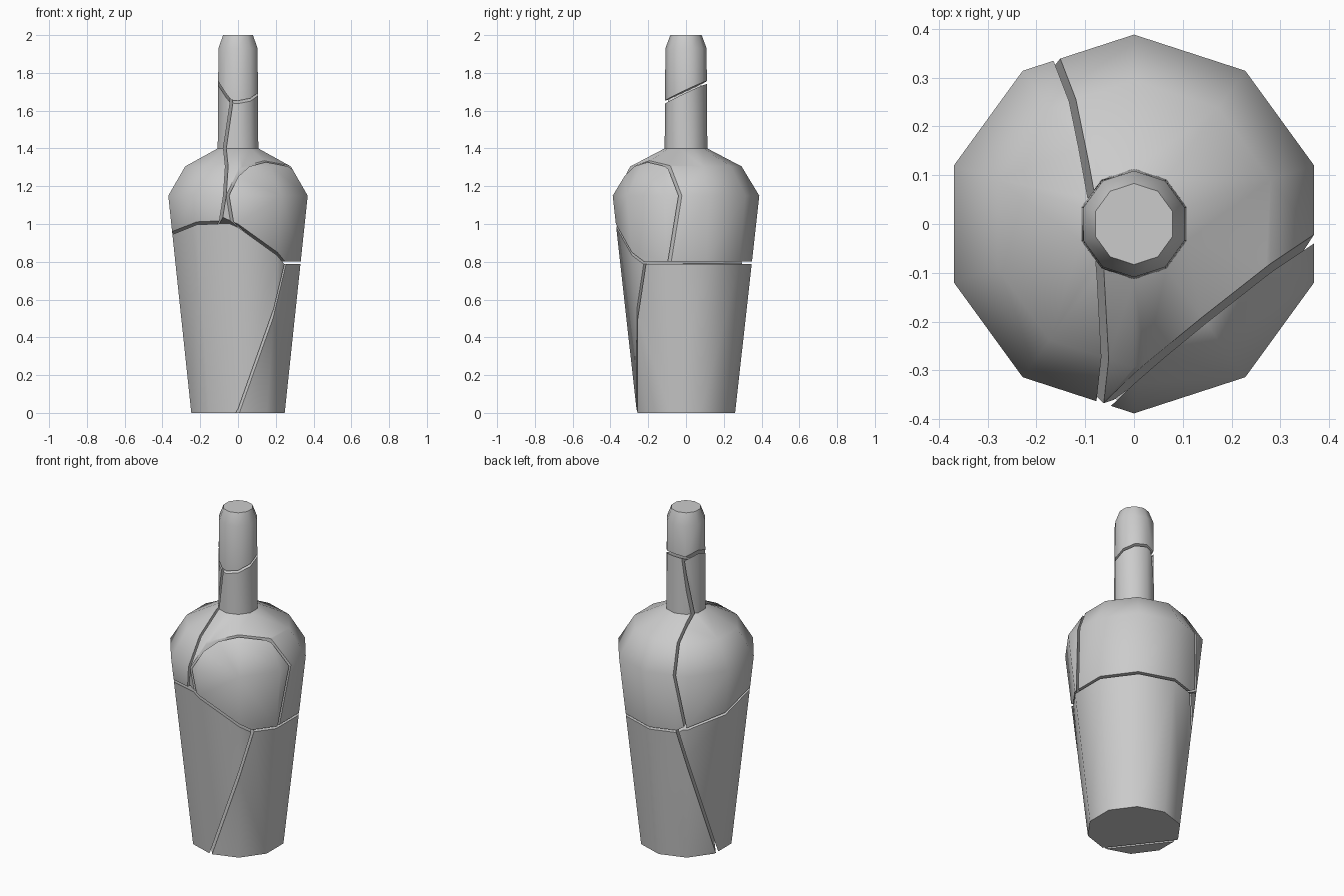
import bpy, bmesh, math
from mathutils import Vector

if "Cube" in bpy.data.objects:
    bpy.data.objects.remove(bpy.data.objects["Cube"])

SIDES = 10
HALF_GAP = 0.007
# bottle silhouette: (radius, height)
PROFILE = [(0.26, 0), (0.388, 1.15), (0.294, 1.305), (0.113, 1.40),
           (0.109, 1.93), (0.083, 2.0)]


def solid_bottle():
    bm = bmesh.new()
    rings = []
    for r, z in PROFILE:
        rings.append([bm.verts.new((r * math.sin(i * math.tau / SIDES),
                                    -r * math.cos(i * math.tau / SIDES), z))
                      for i in range(SIDES)])
    for lo, hi in zip(rings, rings[1:]):
        for i in range(SIDES):
            j = (i + 1) % SIDES
            bm.faces.new((lo[i], lo[j], hi[j], hi[i]))
    bm.faces.new(rings[0][::-1])
    bm.faces.new(rings[-1])
    return bm


# crack planes, each as (point, normal)
def height_plane(a, bx, cy):
    """Plane z = a + bx*x + cy*y, normal pointing up."""
    return Vector((0, 0, a)), Vector((-bx, -cy, 1)).normalized()


LEFT = (Vector((-0.276, 0, 0)), Vector((1, 0.126, -0.1395)).normalized())
n = Vector((0.625, -0.781, 0.06))
FRONT = (n * ((0.2546 + 0.06 * 1.15) / n.length_squared), n.normalized())
LOWER = (Vector((0, -0.26, 0)), Vector((0.2528, 0.1975, -0.0908)).normalized())
WAIST = height_plane(0.795, 0, 0)
# inclined plane above the front-left lower shard
SLOPE = height_plane(0.79 + 0.69 * (0.25 * 0.798 - 0.217 * 0.602),
                     -0.69 * 0.798, -0.69 * 0.602)
LEFT_BASE = height_plane(0.896, -0.06, -0.315)
NECK = height_plane(1.697, 0.05, 0.47)
NECK_LEFT = height_plane(1.638, -1.12, 0.318)


def shard(name, cuts):
    """Cut the solid; sign +1 keeps the side the normal points to."""
    bm = solid_bottle()
    for (co, no), sign in cuts:
        keep = no * sign
        res = bmesh.ops.bisect_plane(
            bm, geom=bm.verts[:] + bm.edges[:] + bm.faces[:], dist=1e-5,
            plane_co=co + keep * HALF_GAP, plane_no=keep, clear_inner=True)
        edges = [e for e in res["geom_cut"]
                 if isinstance(e, bmesh.types.BMEdge) and e.is_valid and e.is_boundary]
        if edges:
            bmesh.ops.holes_fill(bm, edges=edges, sides=0)
    bmesh.ops.recalc_face_normals(bm, faces=bm.faces[:])
    me = bpy.data.meshes.new(name)
    bm.to_mesh(me)
    bm.free()
    ob = bpy.data.objects.new(name, me)
    bpy.context.collection.objects.link(ob)
    bpy.ops.object.select_all(action='DESELECT')
    ob.select_set(True)
    bpy.context.view_layer.objects.active = ob
    bpy.ops.object.shade_smooth_by_angle(angle=math.radians(40))


# neck tip
shard("neck_shard", [(NECK, 1), (NECK_LEFT, 1)])
# left shoulder with part of the neck
shard("left_shard", [(LEFT, -1), (LEFT_BASE, 1), (NECK_LEFT, -1)])
# right and back shoulder with part of the neck
shard("back_shard", [(LEFT, 1), (WAIST, 1), (SLOPE, 1), (FRONT, -1), (NECK, -1)])
# rounded front-right shoulder
shard("front_shoulder_shard", [(FRONT, 1), (WAIST, 1), (SLOPE, 1)])
# lower body halves
shard("lower_right_shard", [(LOWER, 1), (WAIST, -1)])
shard("lower_left_shard", [(LOWER, -1), (SLOPE, -1), (LEFT_BASE, -1)])
